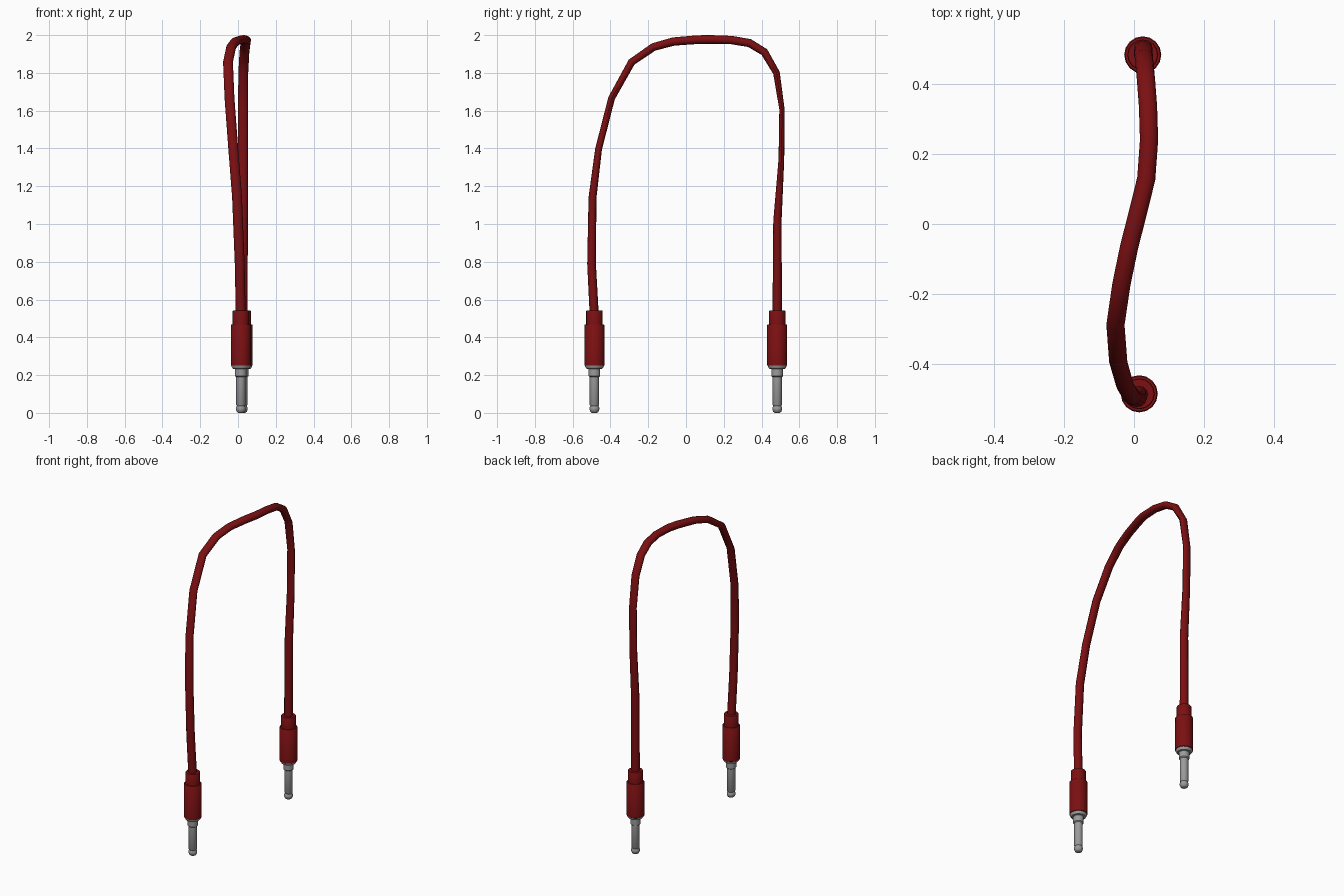
import bpy, bmesh, math
from mathutils import Vector

if "Cube" in bpy.data.objects:
    bpy.data.objects.remove(bpy.data.objects["Cube"])


def material(name, col):
    m = bpy.data.materials.new(name)
    m.diffuse_color = (*col, 1)
    m.use_nodes = True
    m.node_tree.nodes["Principled BSDF"].inputs["Base Color"].default_value = m.diffuse_color
    return m


RED = material("dark red plastic", (0.20, 0.005, 0.006))
GREY = material("grey metal", (0.33, 0.33, 0.33))


def skin(name, rings, mat, angle=40):
    """Bridge a list of equal-length rings and cap both ends."""
    bm = bmesh.new()
    loops = [[bm.verts.new(p) for p in ring] for ring in rings]
    n = len(loops[0])
    for a, b in zip(loops, loops[1:]):
        for i in range(n):
            j = (i + 1) % n
            bm.faces.new((a[i], a[j], b[j], b[i]))
    bm.faces.new(loops[0])
    bm.faces.new(loops[-1])
    bmesh.ops.recalc_face_normals(bm, faces=bm.faces)
    me = bpy.data.meshes.new(name)
    bm.to_mesh(me)
    bm.free()
    me.materials.append(mat)
    ob = bpy.data.objects.new(name, me)
    bpy.context.collection.objects.link(ob)
    bpy.ops.object.select_all(action='DESELECT')
    ob.select_set(True)
    bpy.context.view_layer.objects.active = ob
    bpy.ops.object.shade_smooth_by_angle(angle=math.radians(angle))
    return ob


def lathe(name, x, y, profile, mat, n=16):
    rings = [[(x + r * math.cos(2 * math.pi * i / n),
               y + r * math.sin(2 * math.pi * i / n), z) for i in range(n)]
             for r, z in profile]
    return skin(name, rings, mat)


# Plugs: metal pin with rounded tip and collar, stepped red sleeve
PIN = [(0.013, 0.0), (0.021, 0.005), (0.026, 0.018), (0.026, 0.027), (0.021, 0.037),
       (0.025, 0.043), (0.025, 0.19), (0.031, 0.195), (0.031, 0.232),
       (0.042, 0.234), (0.050, 0.246), (0.050, 0.26)]
SLEEVE = [(0.046, 0.247), (0.053, 0.252), (0.053, 0.464), (0.050, 0.468),
          (0.044, 0.468), (0.044, 0.538), (0.042, 0.541)]
for side, x, y in (("front", 0.015, -0.485), ("back", 0.025, 0.483)):
    lathe(side + "_pin", x, y, PIN, GREY)
    lathe(side + "_sleeve", x, y, SLEEVE, RED)

# Cable: x, y, z, thickness in the plane of the arch
PATH = [(.015, -.485, .50, .024), (.014, -.487, .54, .024), (.009, -.500, .79, .023),
        (-.005, -.495, 1.14, .021), (-.025, -.463, 1.396, .018),
        (-.045, -.394, 1.666, .018), (-.053, -.288, 1.857, .020),
        (-.036, -.172, 1.937, .021), (-.014, -.066, 1.966, .022),
        (.018, .06, 1.976, .023), (.035, .13, 1.977, .023), (.043, .24, 1.974, .022),
        (.040, .336, 1.958, .022), (.034, .415, 1.910, .021),
        (.028, .479, 1.800, .018), (.026, .508, 1.608, .014),
        (.026, .505, 1.343, .015), (.026, .484, 1.015, .022),
        (.025, .483, .54, .025), (.025, .483, .50, .025)]
pts = [Vector(p[:3]) for p in PATH]
rings = []
for k, p in enumerate(pts):
    t = (pts[min(k + 1, len(pts) - 1)] - p).normalized() + (p - pts[max(k - 1, 0)]).normalized()
    t.normalize()
    side = Vector((1, 0, 0))
    side = (side - t * side.dot(t)).normalized()
    up = t.cross(side)
    rings.append([p + side * 0.026 * math.cos(a) + up * PATH[k][3] * math.sin(a)
                  for a in (2 * math.pi * i / 12 for i in range(12))])
skin("cable", rings, RED)
